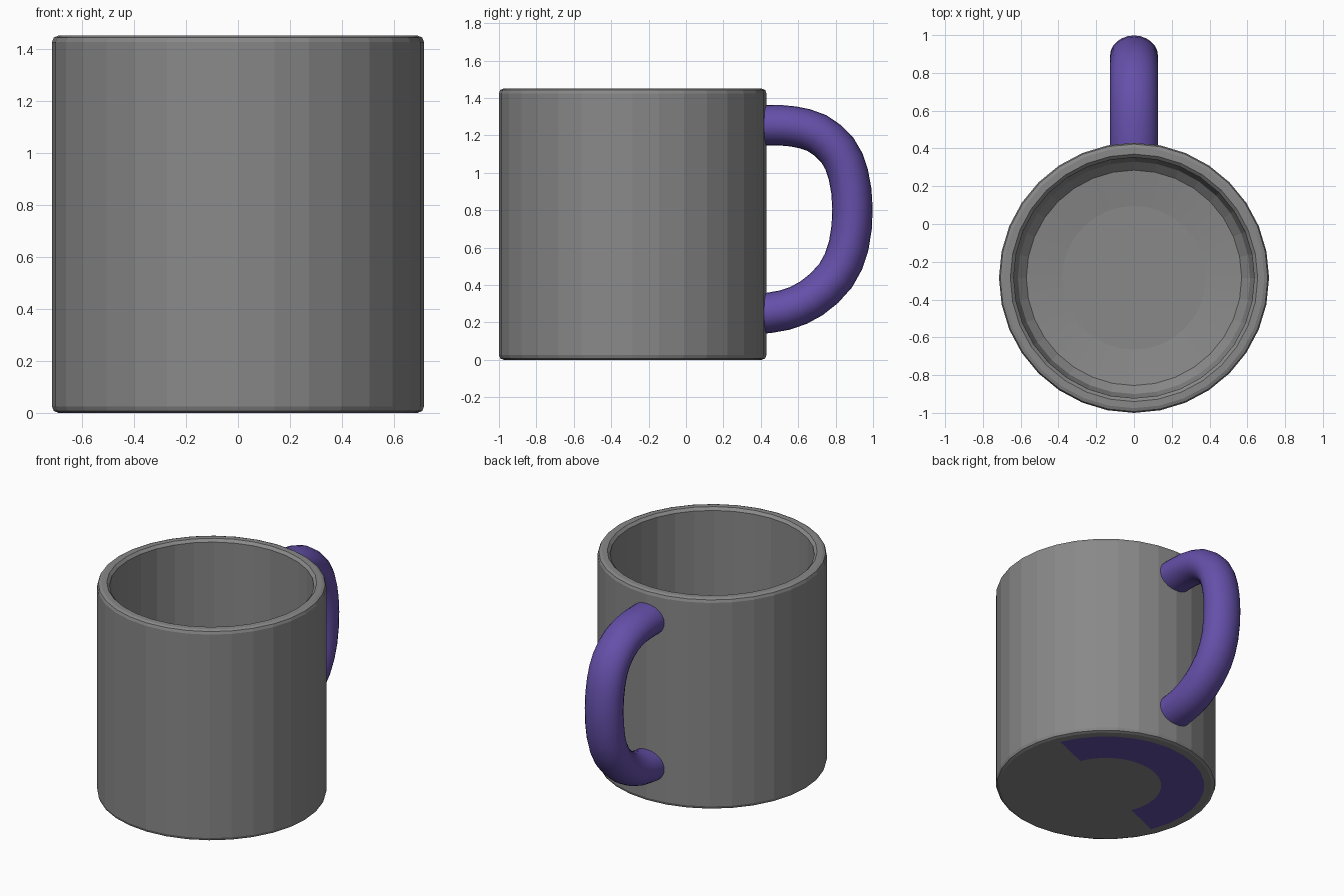
import bpy, bmesh
from math import sin, cos, pi
from mathutils import Vector

if "Cube" in bpy.data.objects:
    bpy.data.objects.remove(bpy.data.objects["Cube"])

purple = bpy.data.materials.new("purple")
purple.diffuse_color = (0.13, 0.08, 0.40, 1)
purple.use_nodes = True
purple.node_tree.nodes["Principled BSDF"].inputs["Base Color"].default_value = purple.diffuse_color
grey = bpy.data.materials.new("grey")
grey.diffuse_color = (0.25, 0.25, 0.25, 1)
grey.use_nodes = True
grey.node_tree.nodes["Principled BSDF"].inputs["Base Color"].default_value = grey.diffuse_color


def skin(bm, rings, caps=False):
    """Bridge consecutive vertex rings; returns rows of faces."""
    rows = []
    for a, b in zip(rings, rings[1:]):
        n = len(a)
        rows.append([bm.faces.new((a[i], a[(i + 1) % n], b[(i + 1) % n], b[i])) for i in range(n)])
    if caps:
        bm.faces.new(rings[0][::-1])
        bm.faces.new(rings[-1])
    return rows


def finish(bm, name, mats, angle):
    bmesh.ops.recalc_face_normals(bm, faces=bm.faces)
    mesh = bpy.data.meshes.new(name)
    bm.to_mesh(mesh)
    bm.free()
    for m in mats:
        mesh.materials.append(m)
    ob = bpy.data.objects.new(name, mesh)
    bpy.context.collection.objects.link(ob)
    bpy.context.view_layer.objects.active = ob
    ob.select_set(True)
    bpy.ops.object.shade_smooth_by_angle(angle=angle)
    ob.select_set(False)
    return ob


# Cup: lathed wall, rounded rims, hollow inside, with a purple half ring underneath
SIDES, CENTRE_Y = 32, -0.285
profile = [(0.36, 0), (0.64, 0), (0.69, 0), (0.708, 0.007), (0.715, 0.025),
           (0.715, 1.425), (0.708, 1.443), (0.69, 1.45), (0.655, 1.45), (0.637, 1.432),
           (0.635, 0.22), (0.615, 0.14), (0.57, 0.095), (0.38, 0.07)]
bm = bmesh.new()
rings = [[bm.verts.new((r * cos(2 * pi * i / SIDES), CENTRE_Y + r * sin(2 * pi * i / SIDES), z))
          for i in range(SIDES)] for r, z in profile]
rows = skin(bm, rings, caps=True)
for i in range(2, 18):
    rows[0][i].material_index = 1
finish(bm, "cup", [grey, purple], 0.1)

# Handle: oval section swept along a smooth path in the YZ plane
path = [(0.385, 1.253), (0.46, 1.254), (0.57, 1.248), (0.70, 1.212), (0.81, 1.12), (0.868, 0.99),
        (0.89, 0.81), (0.87, 0.61), (0.80, 0.45), (0.67, 0.328), (0.53, 0.266), (0.385, 0.245)]
pts = [Vector((0, y, z)) for y, z in path]


def spline(k, t):
    a, b, c, d = (pts[min(max(k + j, 0), len(pts) - 1)] for j in (-1, 0, 1, 2))
    return 0.5 * (2 * b + (c - a) * t + (2 * a - 5 * b + 4 * c - d) * t * t
                  + (3 * b - a - 3 * c + d) * t ** 3)


line = [spline(k, t) for k in range(len(pts) - 1) for t in (0, 0.5)] + [pts[-1]]
bm = bmesh.new()
rings = []
for i, p in enumerate(line):
    tangent = (line[min(i + 1, len(line) - 1)] - line[max(i - 1, 0)]).normalized()
    out = tangent.cross(Vector((1, 0, 0)))
    rings.append([bm.verts.new(p + Vector((0.127 * cos(a), 0, 0)) + out * 0.108 * sin(a))
                  for a in (2 * pi * j / 24 for j in range(24))])
skin(bm, rings, caps=True)
finish(bm, "handle", [purple], 0.6)
